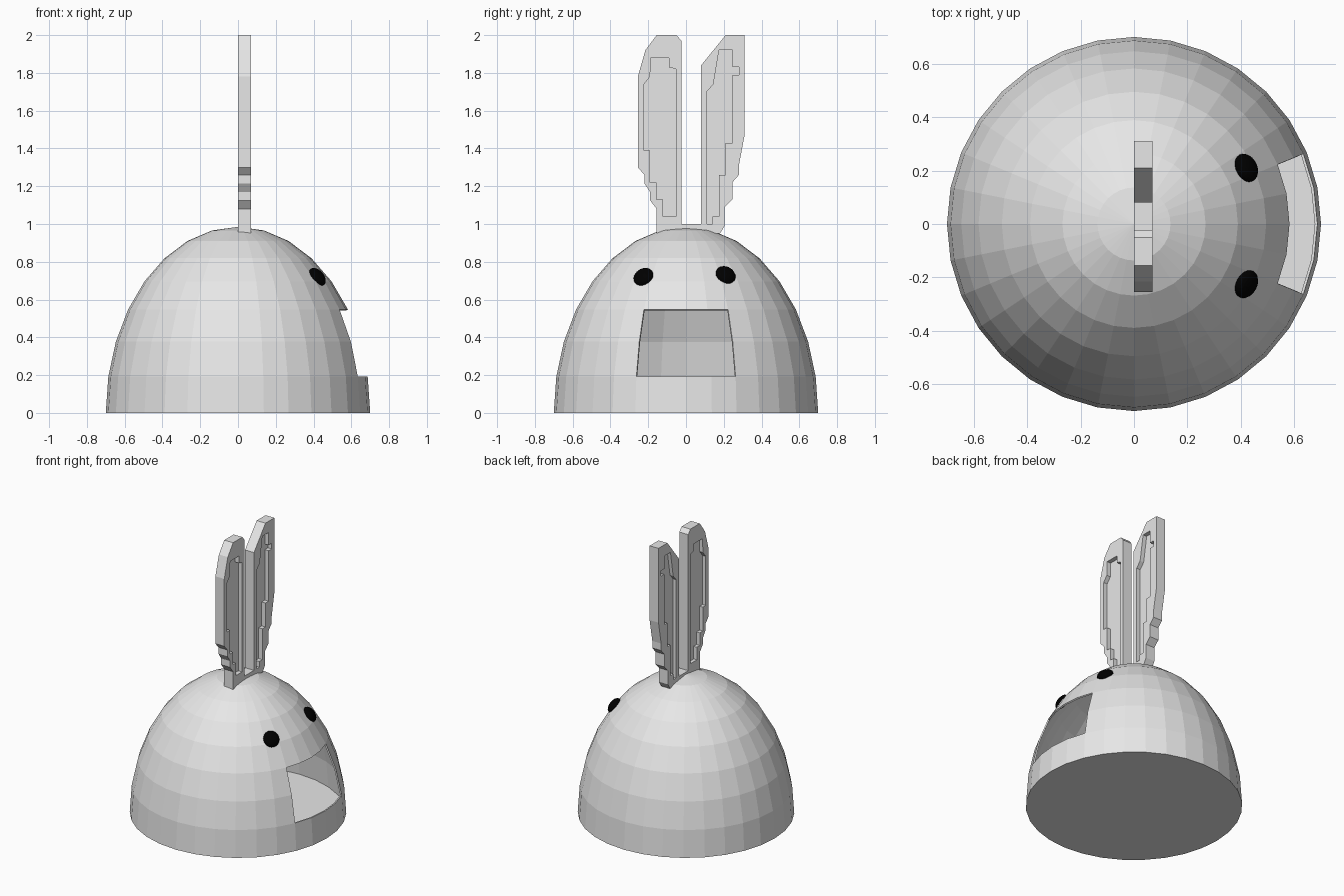
import bpy, bmesh, math
from mathutils import Vector, Matrix

if "Cube" in bpy.data.objects:
    bpy.data.objects.remove(bpy.data.objects["Cube"])


def material(name, rgb):
    m = bpy.data.materials.new(name)
    m.diffuse_color = (*rgb, 1)
    m.use_nodes = True
    m.node_tree.nodes["Principled BSDF"].inputs["Base Color"].default_value = m.diffuse_color
    return m


grey = material("light grey", (0.8, 0.8, 0.8))
black = material("black", (0.0, 0.0, 0.0))


def add_object(name, mesh, mat):
    mesh.materials.clear()
    mesh.materials.append(mat)
    ob = bpy.data.objects.new(name, mesh)
    bpy.context.collection.objects.link(ob)
    return ob


def plate(name, loops, x0, x1):
    """Flat plate in the YZ plane between x0 and x1; inner loops become holes."""
    cu = bpy.data.curves.new(name, 'CURVE')
    cu.dimensions = '2D'
    cu.fill_mode = 'BOTH'
    cu.extrude = (x1 - x0) / 2
    for pts in loops:
        sp = cu.splines.new('POLY')
        sp.points.add(len(pts) - 1)
        for p, (y, z) in zip(sp.points, pts):
            p.co = (y, z, 0, 1)
        sp.use_cyclic_u = True
    tmp = bpy.data.objects.new("temp", cu)
    bpy.context.collection.objects.link(tmp)
    bpy.context.view_layer.update()
    mesh = bpy.data.meshes.new_from_object(
        tmp.evaluated_get(bpy.context.evaluated_depsgraph_get()))
    bpy.data.objects.remove(tmp)
    # local x -> y, local y -> z, local z -> x
    mesh.transform(Matrix(((0, 0, 1, (x0 + x1) / 2), (1, 0, 0, 0),
                           (0, 1, 0, 0), (0, 0, 0, 1))))
    mesh.shade_flat()
    return add_object(name, mesh, grey)


# hollow dome body with a mouth opening towards +x
R, H = 0.70, 0.985
bm = bmesh.new()
bmesh.ops.create_uvsphere(bm, u_segments=32, v_segments=16, radius=1)
bmesh.ops.delete(bm, geom=[v for v in bm.verts if v.co.z < -0.01], context='VERTS')
bmesh.ops.scale(bm, vec=(R, R, H), verts=bm.verts)
rim = [e for e in bm.edges if all(abs(v.co.z) < 1e-4 for v in e.verts)]
bmesh.ops.contextual_create(bm, geom=rim)
bmesh.ops.recalc_face_normals(bm, faces=bm.faces)
mouth = []
for f in bm.faces:
    c = f.calc_center_median()
    if 0.2 < c.z < 0.54 and abs(math.atan2(c.y, c.x)) < math.radians(22):
        mouth.append(f)
bmesh.ops.delete(bm, geom=mouth, context='FACES')
me = bpy.data.meshes.new("dome_body")
bm.to_mesh(me)
bm.free()
dome = add_object("dome_body", me, grey)
mod = dome.modifiers.new("wall", 'SOLIDIFY')
mod.thickness = 0.01
mod.offset = -1

# eyes: flattened balls lying on the dome surface
for name, y, z in (("eye_near", -0.225, 0.72), ("eye_far", 0.21, 0.73)):
    pos = Vector((0.42, y, z))
    normal = Vector((pos.x / R**2, pos.y / R**2, pos.z / H**2)).normalized()
    bm = bmesh.new()
    bmesh.ops.create_uvsphere(bm, u_segments=24, v_segments=12, radius=1)
    bmesh.ops.scale(bm, vec=(0.055, 0.055, 0.03), verts=bm.verts)
    rot = normal.to_track_quat('Z', 'Y').to_matrix().to_4x4()
    bm.transform(Matrix.Translation(pos) @ rot)
    me = bpy.data.meshes.new(name)
    bm.to_mesh(me)
    bm.free()
    add_object(name, me, black)

# ears: one stepped outline joined at the base, with recessed inner panels
outline = [(-0.155, 0.95), (-0.155, 1.08), (-0.19, 1.125), (-0.19, 1.17),
           (-0.22, 1.215), (-0.22, 1.26), (-0.255, 1.30), (-0.255, 1.78),
           (-0.215, 1.92), (-0.155, 2.0), (-0.05, 2.0), (-0.025, 1.97),
           (-0.025, 1.0), (0.08, 1.0), (0.08, 1.84), (0.21, 2.0),
           (0.31, 2.0), (0.31, 1.47), (0.28, 1.31), (0.28, 1.26),
           (0.245, 1.22), (0.245, 1.13), (0.205, 1.09), (0.205, 0.99),
           (0.18, 0.95)]
inner_near = [(-0.187, 1.88), (-0.09, 1.88), (-0.09, 1.83), (-0.053, 1.82),
              (-0.053, 1.04), (-0.122, 1.04), (-0.122, 1.13), (-0.155, 1.13),
              (-0.155, 1.22), (-0.19, 1.22), (-0.19, 1.39), (-0.222, 1.39),
              (-0.222, 1.74), (-0.19, 1.78)]
inner_far = [(0.175, 1.92), (0.245, 1.92), (0.245, 1.83), (0.28, 1.83),
             (0.28, 1.79), (0.245, 1.79), (0.245, 1.43), (0.21, 1.43),
             (0.21, 1.26), (0.175, 1.26), (0.175, 1.04), (0.14, 1.04),
             (0.14, 1.0), (0.11, 1.0), (0.11, 1.70), (0.145, 1.74)]
plate("ear_rims", [outline, inner_near, inner_far], 0.0, 0.07)
plate("ear_panel_near", [inner_near], 0.025, 0.04)
plate("ear_panel_far", [inner_far], 0.025, 0.04)
